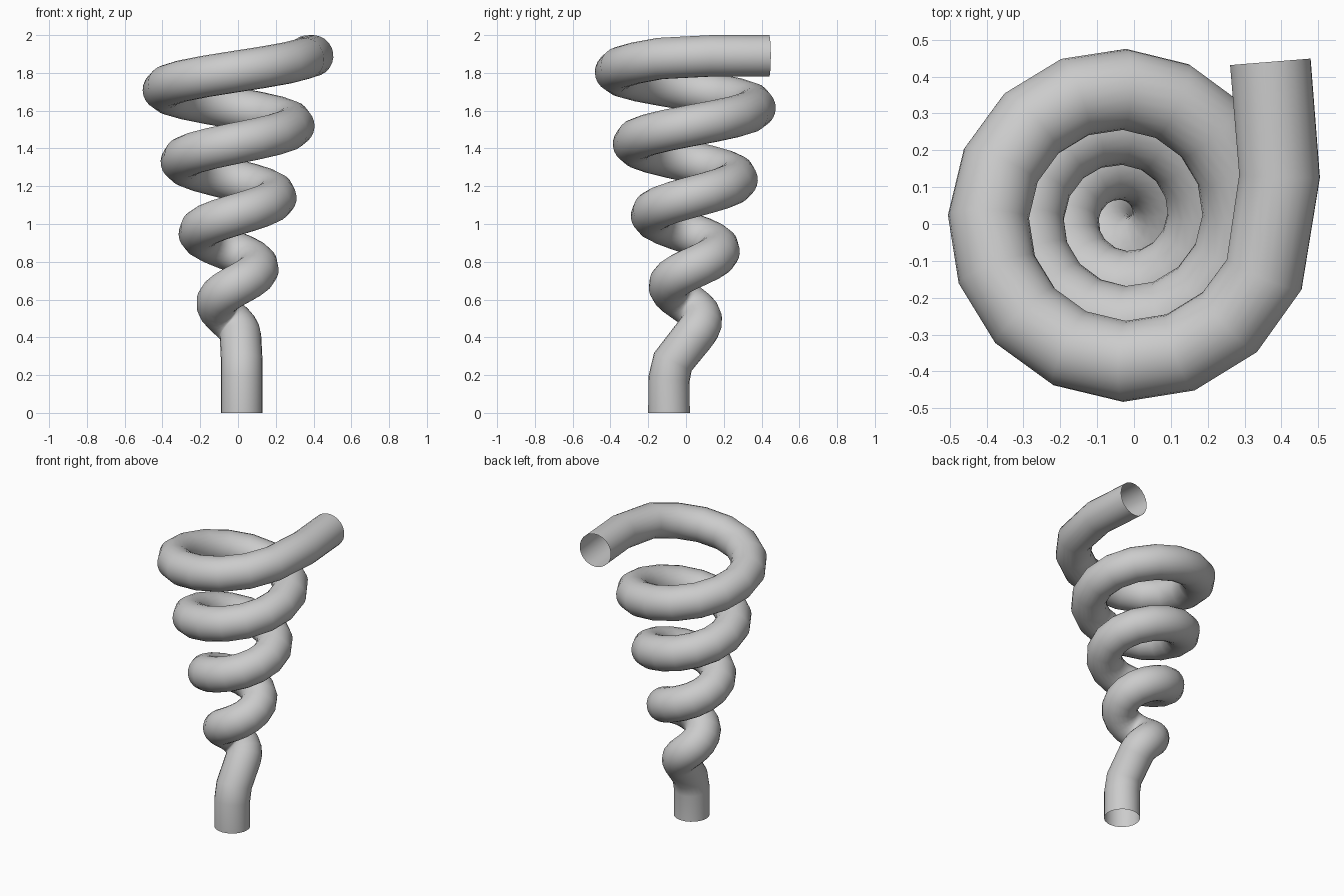
import bpy
from math import cos, sin, radians

if "Cube" in bpy.data.objects:
    bpy.data.objects.remove(bpy.data.objects["Cube"])

TUBE_RADIUS = 0.11
CX, CY = -0.026, 0.02          # axis of the widening coil
STEPS = 16                     # path points per turn


def coil_point(k):
    """Point k steps along the coil; k = 0 lies on the +x side, low down."""
    turns = k / STEPS
    z = 0.38 + 0.38 * turns
    r = 0.0365 + 0.095 * turns
    a = radians(360 * turns)
    return (CX + r * cos(a), CY + r * sin(a), z)


# straight foot, four turns of widening coil, straight outlet
path = [(0.02, -0.09, 0), (0.02, -0.09, 0.18), (0.02, -0.07, 0.27)]
path += [coil_point(k) for k in range(1, 4 * STEPS)]
path += [(0.395, 0.13, 1.89), (0.37, 0.44, 1.89)]

# open round tube swept along the path
curve = bpy.data.curves.new("coiled_tube", 'CURVE')
curve.dimensions = '3D'
curve.twist_mode = 'MINIMUM'
curve.bevel_depth = TUBE_RADIUS
curve.bevel_resolution = 10
curve.use_fill_caps = False
spline = curve.splines.new('POLY')
spline.points.add(len(path) - 1)
for point, co in zip(spline.points, path):
    point.co = (*co, 1)
spline.use_smooth = True

tube = bpy.data.objects.new("coiled_tube", curve)
bpy.context.collection.objects.link(tube)
bpy.context.view_layer.objects.active = tube
tube.select_set(True)
bpy.ops.object.convert(target='MESH')
bpy.ops.object.shade_smooth()
